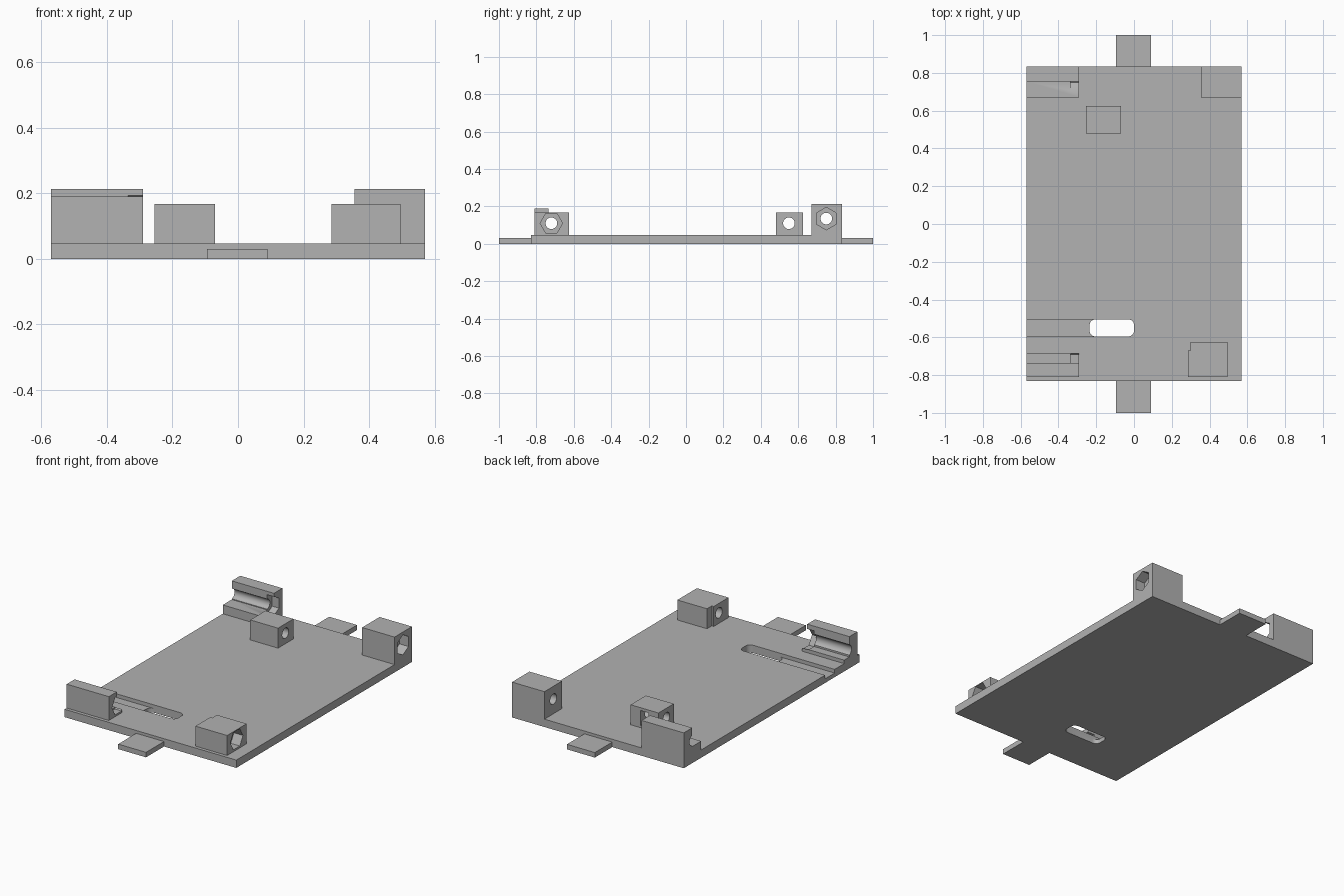
import bpy
import math

if "Cube" in bpy.data.objects:
    bpy.data.objects.remove(bpy.data.objects["Cube"], do_unlink=True)

grey = bpy.data.materials.new("plain grey")
grey.use_nodes = True
colour = (0.445, 0.445, 0.445, 1)
grey.diffuse_color = colour
grey.node_tree.nodes["Principled BSDF"].inputs["Base Color"].default_value = colour


def extrude(name, profile, axis, start, end):
    """Prism from a closed profile: axis 'x' takes (y, z) points, 'z' takes (x, y)."""
    def place(p, t):
        return (t, p[0], p[1]) if axis == "x" else (p[0], p[1], t)
    n = len(profile)
    verts = [place(p, t) for t in (start, end) for p in profile]
    faces = [tuple(reversed(range(n))), tuple(range(n, 2 * n))]
    faces += [(i, (i + 1) % n, n + (i + 1) % n, n + i) for i in range(n)]
    mesh = bpy.data.meshes.new(name)
    mesh.from_pydata(verts, [], faces)
    mesh.materials.append(grey)
    obj = bpy.data.objects.new(name, mesh)
    bpy.context.collection.objects.link(obj)
    return obj


def box(name, x, y, z):
    rect = [(x[0], y[0]), (x[1], y[0]), (x[1], y[1]), (x[0], y[1])]
    return extrude(name, rect, "z", *z)


def bore(centre, radius, start, end, sides=32, turn=0.0):
    """Cutter along x: a round hole, or a nut pocket with six sides."""
    ring = []
    for i in range(sides):
        a = turn + math.tau * i / sides
        ring.append((centre[0] + radius * math.cos(a), centre[1] + radius * math.sin(a)))
    return extrude("cutter", ring, "x", start, end)


def nut(centre, start, end, turn=0.0):
    return bore(centre, 0.06, start, end, 6, turn)


def cut(obj, *cutters):
    bpy.context.view_layer.objects.active = obj
    for cutter in cutters:
        cutter.hide_render = True
        mod = obj.modifiers.new("cut", "BOOLEAN")
        mod.operation = "DIFFERENCE"
        mod.solver = "EXACT"
        mod.object = cutter
        bpy.ops.object.modifier_apply(modifier=mod.name)
        bpy.data.objects.remove(cutter, do_unlink=True)


def rounded_slot(x, y, r):
    pts = []
    corners = [(x[1] - r, y[1] - r), (x[0] + r, y[1] - r),
               (x[0] + r, y[0] + r), (x[1] - r, y[0] + r)]
    for quarter, (cx, cy) in enumerate(corners):
        for i in range(7):
            a = math.pi / 2 * (quarter + i / 6)
            pts.append((cx + r * math.cos(a), cy + r * math.sin(a)))
    return extrude("cutter", pts, "z", -0.1, 0.1)


top = 0.047
front_axis = (-0.72, 0.11)
back_axis = (0.75, 0.135)
mid_axis = (0.55, 0.11)
hole = 0.031

# Base plate with a cable channel leading into a through slot
plate = box("base_plate", (-0.57, 0.57), (-0.83, 0.835), (0, top))
cut(plate,
    box("cutter", (-0.7, -0.2), (-0.595, -0.505), (0.025, 0.1)),
    rounded_slot((-0.235, 0.0), (-0.595, -0.505), 0.03))

# End tabs
box("front_tab", (-0.095, 0.09), (-1, -0.83), (0, 0.03))
box("back_tab", (-0.095, 0.09), (0.835, 1), (0, 0.03))

# Front left-hand cradle: wall with a scooped groove and a low step
cradle = extrude("front_cradle",
                 [(-0.81, top), (-0.685, top), (-0.685, 0.068), (-0.735, 0.068),
                  (-0.735, 0.19), (-0.81, 0.19)], "x", -0.57, -0.29)
cut(cradle, bore(front_axis, 0.035, -0.7, -0.2),
    nut(front_axis, -0.335, -0.2))

# Back cradle: stepped wall with a groove and a nut pocket
back_cradle = extrude("back_cradle",
                      [(0.67, top), (0.835, top), (0.835, 0.212), (0.755, 0.212),
                       (0.755, 0.1), (0.67, 0.1)], "x", -0.57, -0.29)
cut(back_cradle, bore(back_axis, hole, -0.7, -0.2),
    nut(back_axis, -0.335, -0.2, math.pi / 6))

# Front block with a nut pocket and a shallow corner relief
front_block = box("front_block", (0.285, 0.495), (-0.81, -0.625), (top, 0.167))
cut(front_block, bore(front_axis, hole, 0.2, 0.6),
    nut(front_axis, 0.435, 0.6),
    box("cutter", (0.2, 0.298), (-0.67, -0.5), (top - 0.05, 0.3)))

# Back corner block with a nut pocket
back_block = box("back_block", (0.355, 0.57), (0.67, 0.835), (top, 0.212))
cut(back_block, bore(back_axis, hole, 0.3, 0.7),
    nut(back_axis, 0.51, 0.7, math.pi / 6))

# Inner block with a nut slot open to the back
inner_block = box("inner_block", (-0.255, -0.07), (0.48, 0.625), (top, 0.167))
cut(inner_block, bore(mid_axis, hole, -0.4, 0.0),
    box("cutter", (-0.19, -0.135), (0.5, 0.7), (0.06, 0.15)))

# Smooth the bores, keep the edges sharp
for obj in (plate, cradle, back_cradle, front_block, back_block, inner_block):
    bpy.ops.object.select_all(action="DESELECT")
    obj.select_set(True)
    bpy.context.view_layer.objects.active = obj
    bpy.ops.object.shade_smooth_by_angle(angle=math.radians(30))
